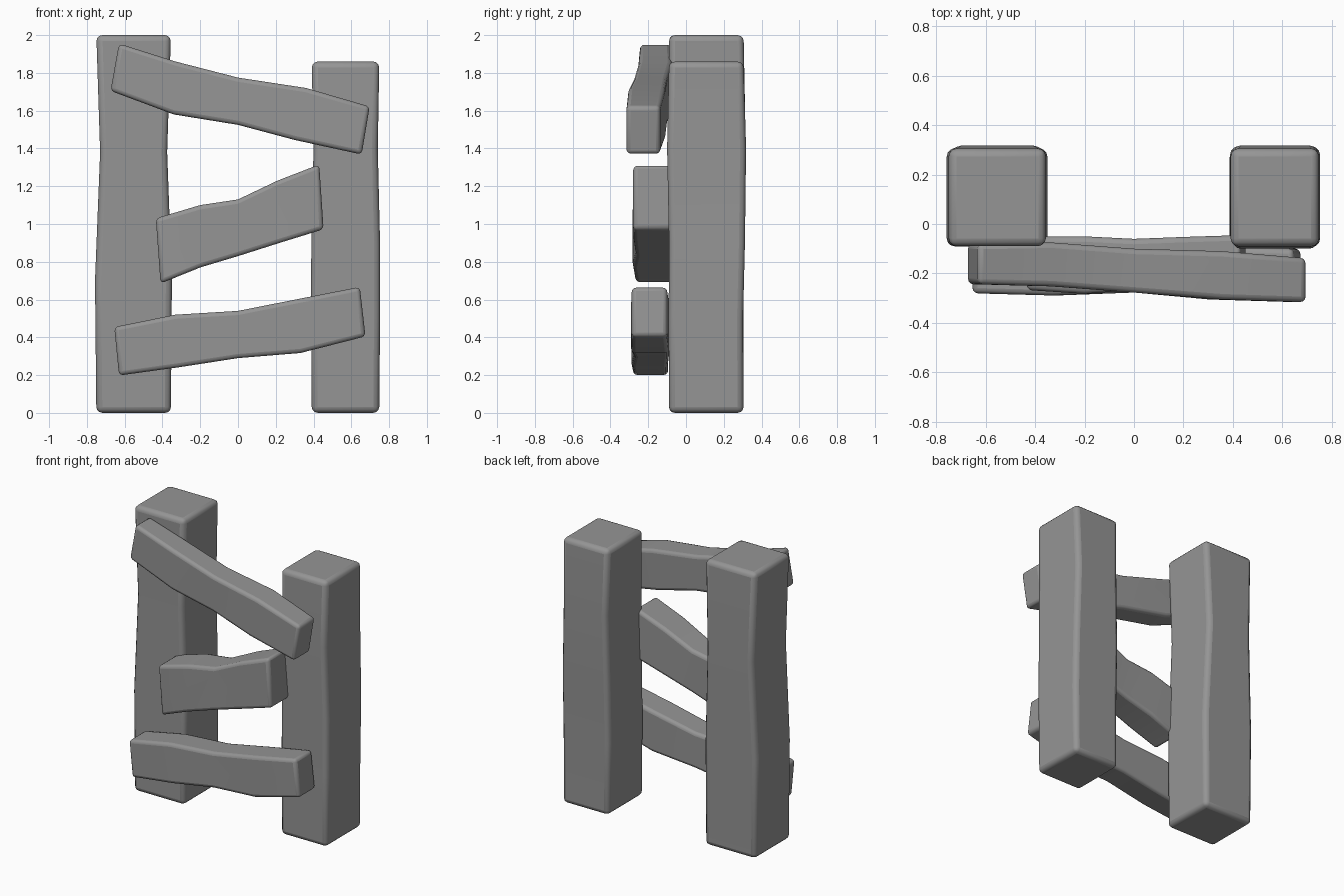
import bpy
import bmesh

# Dark grey wood
grey = bpy.data.materials.new("dark_grey")
grey.diffuse_color = (0.3, 0.3, 0.3, 1.0)


def loft(name, rings, bevel):
    """Join four-cornered rings into a closed, softly bevelled beam."""
    bm = bmesh.new()
    loops = [[bm.verts.new(co) for co in ring] for ring in rings]
    for a, b in zip(loops, loops[1:]):
        for i in range(4):
            j = (i + 1) % 4
            bm.faces.new((a[i], a[j], b[j], b[i]))
    bm.faces.new(loops[0])
    bm.faces.new(loops[-1])
    bmesh.ops.recalc_face_normals(bm, faces=bm.faces[:])
    mesh = bpy.data.meshes.new(name)
    bm.to_mesh(mesh)
    bm.free()
    mesh.materials.append(grey)
    ob = bpy.data.objects.new(name, mesh)
    bpy.context.collection.objects.link(ob)
    mod = ob.modifiers.new("soft_edges", 'BEVEL')
    mod.width = bevel
    mod.segments = 3
    mod.limit_method = 'ANGLE'
    mod.angle_limit = 0.8
    bpy.ops.object.select_all(action='DESELECT')
    bpy.context.view_layer.objects.active = ob
    ob.select_set(True)
    bpy.ops.object.shade_smooth_by_angle(angle=0.7)
    return ob


def post(name, sections):
    # each section: z, x range, y range
    loft(name, [[(x0, y0, z), (x1, y0, z), (x1, y1, z), (x0, y1, z)]
                for z, x0, x1, y0, y1 in sections], 0.032)


def plank(name, sections):
    # each section: top x, z, bottom x, z, front y, back y
    loft(name, [[(xt, yf, zt), (xt, yb, zt), (xb, yb, zb), (xb, yf, zb)]
                for xt, zt, xb, zb, yf, yb in sections], 0.022)


# Uneven upright posts
post("left_post", [
    (0.0, -0.75, -0.355, -0.09, 0.305),
    (0.7, -0.757, -0.35, -0.09, 0.305),
    (1.38, -0.73, -0.375, -0.085, 0.317),
    (2.0, -0.75, -0.355, -0.09, 0.305)])
post("right_post", [
    (0.0, 0.39, 0.748, -0.09, 0.305),
    (0.5, 0.387, 0.752, -0.092, 0.302),
    (0.9, 0.388, 0.752, -0.09, 0.312),
    (1.4, 0.4, 0.74, -0.1, 0.318),
    (1.86, 0.39, 0.748, -0.09, 0.305)])

# Crooked planks across the front
plank("top_plank", [
    (-0.63, 1.955, -0.675, 1.705, -0.243, -0.08),
    (-0.33, 1.86, -0.34, 1.58, -0.252, -0.075),
    (0.0, 1.775, 0.0, 1.525, -0.277, -0.10),
    (0.36, 1.72, 0.30, 1.445, -0.305, -0.11),
    (0.697, 1.622, 0.655, 1.368, -0.316, -0.138)])
plank("middle_plank", [
    (-0.435, 1.03, -0.41, 0.685, -0.267, -0.05),
    (-0.2, 1.10, -0.2, 0.77, -0.282, -0.05),
    (0.0, 1.13, 0.0, 0.83, -0.267, -0.06),
    (0.21, 1.23, 0.22, 0.90, -0.277, -0.052),
    (0.43, 1.315, 0.453, 0.972, -0.28, -0.045)])
plank("bottom_plank", [
    (-0.655, 0.455, -0.63, 0.198, -0.28, -0.095),
    (-0.33, 0.52, -0.31, 0.242, -0.289, -0.095),
    (0.0, 0.54, 0.0, 0.29, -0.277, -0.09),
    (0.33, 0.605, 0.33, 0.317, -0.29, -0.09),
    (0.645, 0.667, 0.675, 0.405, -0.287, -0.10)])
